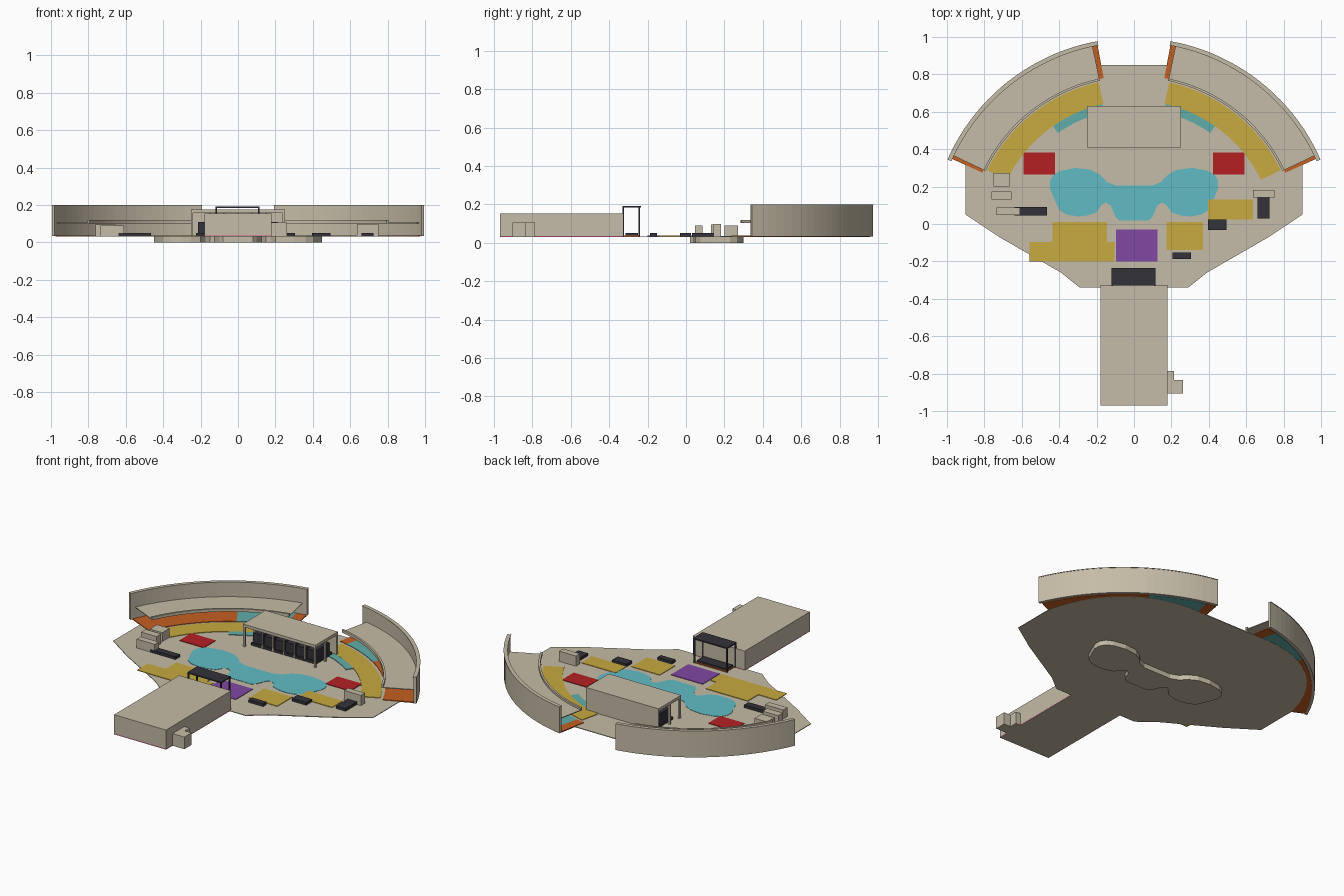
import bpy, bmesh, math

if "Cube" in bpy.data.objects:
    bpy.data.objects.remove(bpy.data.objects["Cube"])

# ---- flat colours (linear) ----
def mat(name, r, g, b):
    m = bpy.data.materials.new(name)
    m.diffuse_color = (r, g, b, 1)
    m.use_nodes = True
    m.node_tree.nodes["Principled BSDF"].inputs["Base Color"].default_value = m.diffuse_color
    return m

BEIGE = mat("beige", .56, .50, .385)
YELLOW = mat("yellow", .58, .40, .05)
WATER = mat("water_blue", .12, .50, .56)
TEAL = mat("teal", .12, .42, .40)
RED = mat("red", .46, .014, .016)
PURPLE = mat("purple", .22, .065, .36)
DARK = mat("dark_grey", .032, .032, .042)
ORANGE = mat("orange", .56, .115, .015)
PINK = mat("pink", .75, .08, .30)

F0, F1 = .030, .034          # floor bottom and top
P = .0375                    # top of the zone plates
CY = -.095                   # centre of all the arcs

def prism(name, pts, z0, z1, m):
    """Vertical extrusion of an outline."""
    bm = bmesh.new()
    f = bm.faces.new([bm.verts.new((x, y, z0)) for x, y in pts])
    ext = bmesh.ops.extrude_face_region(bm, geom=[f])["geom"]
    bmesh.ops.translate(bm, vec=(0, 0, z1 - z0),
                        verts=[v for v in ext if isinstance(v, bmesh.types.BMVert)])
    bmesh.ops.recalc_face_normals(bm, faces=bm.faces[:])
    me = bpy.data.meshes.new(name)
    bm.to_mesh(me)
    bm.free()
    me.materials.append(m)
    ob = bpy.data.objects.new(name, me)
    bpy.context.collection.objects.link(ob)
    return ob

def box(name, x0, x1, y0, y1, z0, z1, m):
    return prism(name, [(x0, y0), (x1, y0), (x1, y1), (x0, y1)], z0, z1, m)

def polar(r, deg, s=1):
    a = math.radians(deg)
    return (s * r * math.sin(a), CY + r * math.cos(a))

def band(name, r0, r1, a0, a1, z0, z1, m, n=22):
    """Curved band built on both sides; angles run from the back axis."""
    angs = [a0 + (a1 - a0) * i / n for i in range(n + 1)]
    for s, side in ((1, "right"), (-1, "left")):
        pts = [polar(r1, a, s) for a in angs] + [polar(r0, a, s) for a in reversed(angs)]
        prism(f"{name}_{side}", pts, z0, z1, m)

def mirrored(half):
    return half + [(-x, y) for x, y in reversed(half)]

# ---- floor slab: straight front, curved back ----
half = [(.18, -.97), (.18, -.34), (.29, -.34), (.39, -.26), (.72, -.07), (.9, .05), (.9, .32)]
for i in range(1, 16):
    t = i / 16
    half.append(polar(.99 - .024 * t + .07 * math.sin(math.pi * t), 65.2 + (12 - 65.2) * t))
half.append((.2, .85))
prism("floor", mirrored(half), F0, F1, BEIGE)

# ---- pool: basin under the floor, water on top ----
pool = [(.08, .02), (.10, .04), (.125, .10), (.15, .115), (.175, .10), (.20, .062), (.25, .045),
        (.30, .04), (.36, .05), (.40, .075), (.425, .13), (.45, .19), (.45, .23), (.43, .265),
        (.39, .285), (.31, .30), (.23, .29), (.18, .262), (.145, .225), (.095, .205)]
prism("pool_basin", mirrored(pool), 0, F0, BEIGE)
prism("pool_water", mirrored(pool), F1, F1 + .002, WATER)

# ---- curved side halls ----
band("hall_wall", 1.071, 1.088, 10.3, 66.2, F1, .196, BEIGE)
band("hall_wall_cap", 1.067, 1.09, 10.3, 66.2, .196, .2, BEIGE)
band("hall_shelf", .892, 1.071, 12, 64.5, .102, .107, BEIGE)
band("hall_fascia", .880, .892, 12, 64.5, .102, .12, BEIGE)
band("hall_floor_back", .89, 1.071, 10.5, 14, F0 + .001, P, ORANGE, 3)
band("hall_floor_middle", .89, 1.071, 14, 32, F0 + .001, P, TEAL, 8)
band("hall_floor_front", .89, 1.071, 32, 65.5, F0 + .001, P, ORANGE, 14)
band("terrace", .755, .873, 12.5, 64, F1, P, YELLOW)
band("inner_terrace", .71, .755, 13, 35, F1, P, TEAL, 8)

# ---- coloured zone plates ----
box("zone_front_left", -.56, -.105, -.2, -.095, F1, P, YELLOW)
box("zone_left", -.435, -.145, -.095, .01, F1, P, YELLOW)
box("zone_right", .175, .37, -.14, .01, F1, P, YELLOW)
box("zone_far_right", .395, .635, .025, .13, F1, P, YELLOW)
box("zone_entry", -.095, .125, -.2, -.03, F1, P, PURPLE)
for s, side in ((1, "right"), (-1, "left")):
    xs = sorted((s * .422, s * .592))
    box(f"red_zone_{side}", xs[0], xs[1], .265, .382, F1, P, RED)

# ---- central pavilion: roof, back wall, posts, dark booths ----
box("pavilion_roof", -.252, .25, .408, .632, .158, .176, BEIGE)
box("pavilion_back_wall", -.252, .25, .620, .632, F1, .158, BEIGE)
for i, (y0, y1) in enumerate(((.41, .422), (.51, .52))):
    for x in (-.246, .244):
        box(f"pavilion_post_{i}", x - .006, x + .006, y0, y1, F1, .158, BEIGE)
for i in range(6):
    x = -.215 + i * .074
    box(f"booth_{i}", x, x + .06, .46, .60, F1, .11, DARK)
    if i:
        box(f"booth_divider_{i}", x - .011, x - .003, .45, .458, F1, .158, BEIGE)
box("booth_base", -.225, .225, .45, .61, F1, .05, DARK)

# ---- front gallery and its side annexes ----
box("gallery_base", -.18, .18, -.97, -.325, F1, .0365, PINK)
box("gallery", -.18, .18, -.97, -.325, .0365, .153, BEIGE)
box("annex_low", .18, .262, -.905, -.835, F0, .106, BEIGE)
box("annex_narrow", .18, .215, -.835, -.787, F0, .106, BEIGE)

# ---- black entrance canopy ----
box("canopy_roof", -.12, .115, -.33, -.235, .183, .191, DARK)
for x in (-.115, .11):
    for y in (-.327, -.243):
        box("canopy_post", x - .004, x + .004, y - .004, y + .004, F1, .183, DARK)
box("canopy_mat", -.11, .105, -.322, -.24, F1, .039, ORANGE)
box("canopy_desk", -.105, .10, -.315, -.25, .039, .05, DARK)

# ---- small service blocks and dark counters ----
for i, b in enumerate(((-.752, -.665, .2, .272, .09), (-.762, -.655, .13, .175, .095),
                       (-.735, -.61, .047, .087, .09), (.635, .752, .143, .183, .098))):
    box(f"service_block_{i}", *b[:4], F1, b[4], BEIGE)
for i, b in enumerate(((-.64, -.465, .045, .09), (.66, .725, .03, .145),
                       (.395, .495, -.032, .025), (.205, .305, -.187, -.152))):
    box(f"counter_{i}", *b, F1, .051, DARK)
